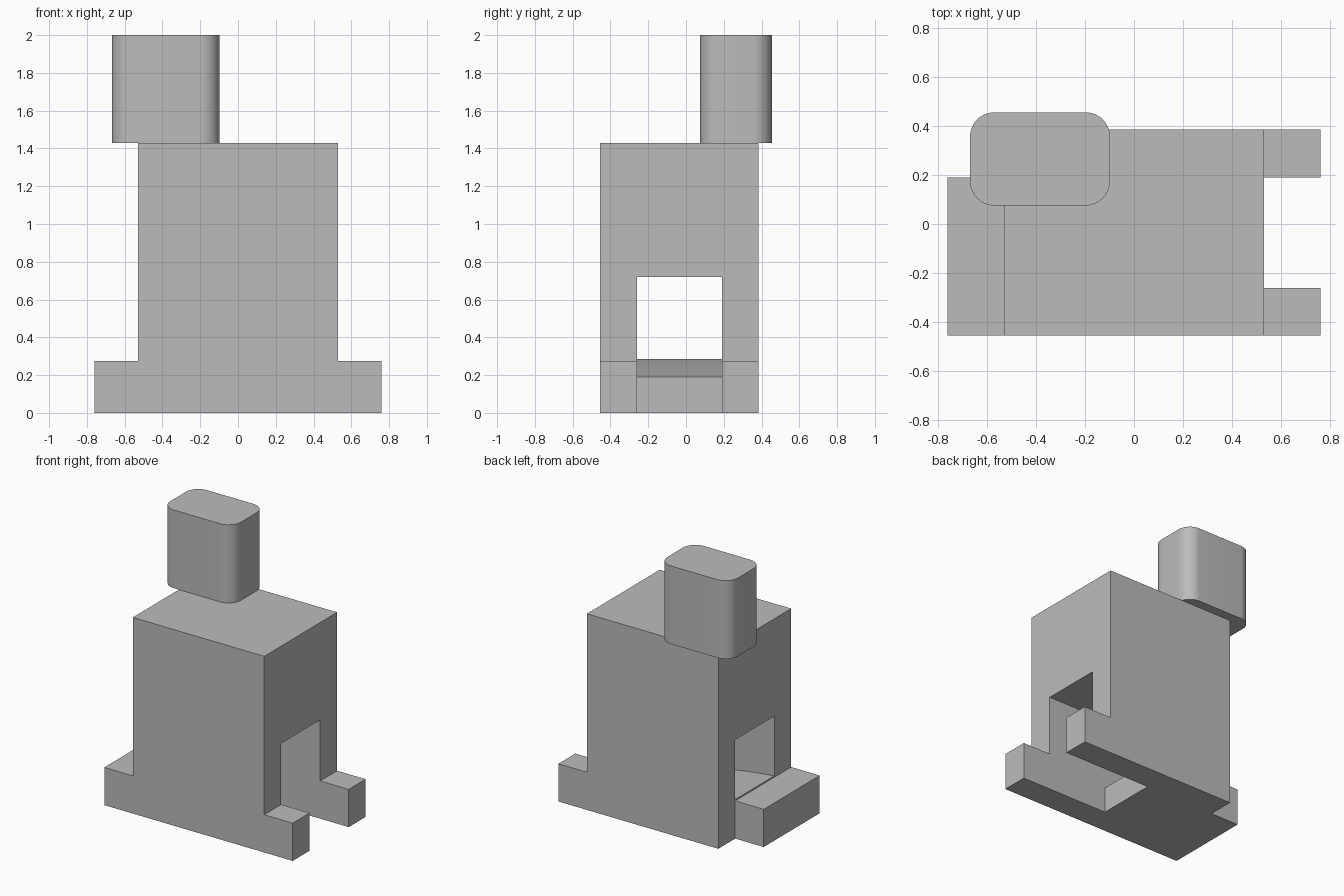
import bpy, bmesh, math

if "Cube" in bpy.data.objects:
    bpy.data.objects.remove(bpy.data.objects["Cube"], do_unlink=True)

grey = bpy.data.materials.new("plain grey")
grey.use_nodes = True
grey.diffuse_color = (0.5, 0.5, 0.5, 1)
grey.node_tree.nodes["Principled BSDF"].inputs["Base Color"].default_value = (0.5, 0.5, 0.5, 1)


def extrude(name, points, vector):
    """Solid made by sweeping a closed 3D outline along a vector."""
    bm = bmesh.new()
    face = bm.faces.new([bm.verts.new(p) for p in points])
    new = bmesh.ops.extrude_face_region(bm, geom=[face])["geom"]
    bmesh.ops.translate(bm, vec=vector, verts=[v for v in new if isinstance(v, bmesh.types.BMVert)])
    bmesh.ops.recalc_face_normals(bm, faces=bm.faces)
    mesh = bpy.data.meshes.new(name)
    bm.to_mesh(mesh)
    bm.free()
    mesh.materials.append(grey)
    ob = bpy.data.objects.new(name, mesh)
    bpy.context.collection.objects.link(ob)
    return ob


def activate(ob):
    bpy.ops.object.select_all(action="DESELECT")
    ob.select_set(True)
    bpy.context.view_layer.objects.active = ob


def cut(ob, cutter):
    cutter.hide_render = True
    mod = ob.modifiers.new("cut", "BOOLEAN")
    mod.operation = "DIFFERENCE"
    mod.solver = "EXACT"
    mod.object = cutter
    activate(ob)
    bpy.ops.object.modifier_apply(modifier=mod.name)
    bpy.data.objects.remove(cutter, do_unlink=True)


FRONT, BACK = -0.455, 0.385
INNER_FRONT, INNER_BACK = -0.26, 0.19
HALF, FOOT, FOOT_TOP, TOP = 0.53, 0.76, 0.275, 1.43

# Main body with a foot at each end
right_half = [(FOOT, 0), (FOOT, FOOT_TOP), (HALF, FOOT_TOP), (HALF, TOP)]
outline = right_half + [(-x, z) for x, z in reversed(right_half)]
body = extrude("body", [(x, FRONT, z) for x, z in outline], (0, BACK - FRONT, 0))

# Tunnel through the body: gently arched ramp, then open down to the ground
ramp_start, ramp_low, ramp_high = 0.04, 0.19, 0.285
tunnel = [(1, 0.72), (1, -0.2), (ramp_start, -0.2)]
steps = 12
for i in range(steps + 1):
    t = 1 - i / steps
    x = -HALF + t * (ramp_start + HALF)
    tunnel.append((x, ramp_high - (ramp_high - ramp_low) * (t + t * t) / 2))
tunnel += [(-1, ramp_high), (-1, 0.72)]
cut(body, extrude("tunnel_cutter", [(x, INNER_FRONT, z) for x, z in tunnel],
                  (0, INNER_BACK - INNER_FRONT, 0)))

# Missing back corner of the solid foot
corner = [(-1, INNER_BACK), (-HALF, INNER_BACK), (-HALF, 1), (-1, 1)]
cut(body, extrude("corner_cutter", [(x, y, -0.2) for x, y in corner], (0, 0, 1)))

# Rounded block standing on the back corner
x0, x1, y0, y1, radius = -0.668, -0.098, 0.075, 0.455, 0.1
rounded = []
centres = [(x1 - radius, y1 - radius), (x0 + radius, y1 - radius),
           (x0 + radius, y0 + radius), (x1 - radius, y0 + radius)]
for quarter, (cx, cy) in enumerate(centres):
    for i in range(13):
        a = math.pi / 2 * (quarter + i / 12)
        rounded.append((cx + radius * math.cos(a), cy + radius * math.sin(a), TOP))
block = extrude("rounded_block", rounded, (0, 0, 2 - TOP))

for ob in (body, block):
    activate(ob)
    bpy.ops.object.shade_smooth_by_angle(angle=math.radians(20))
